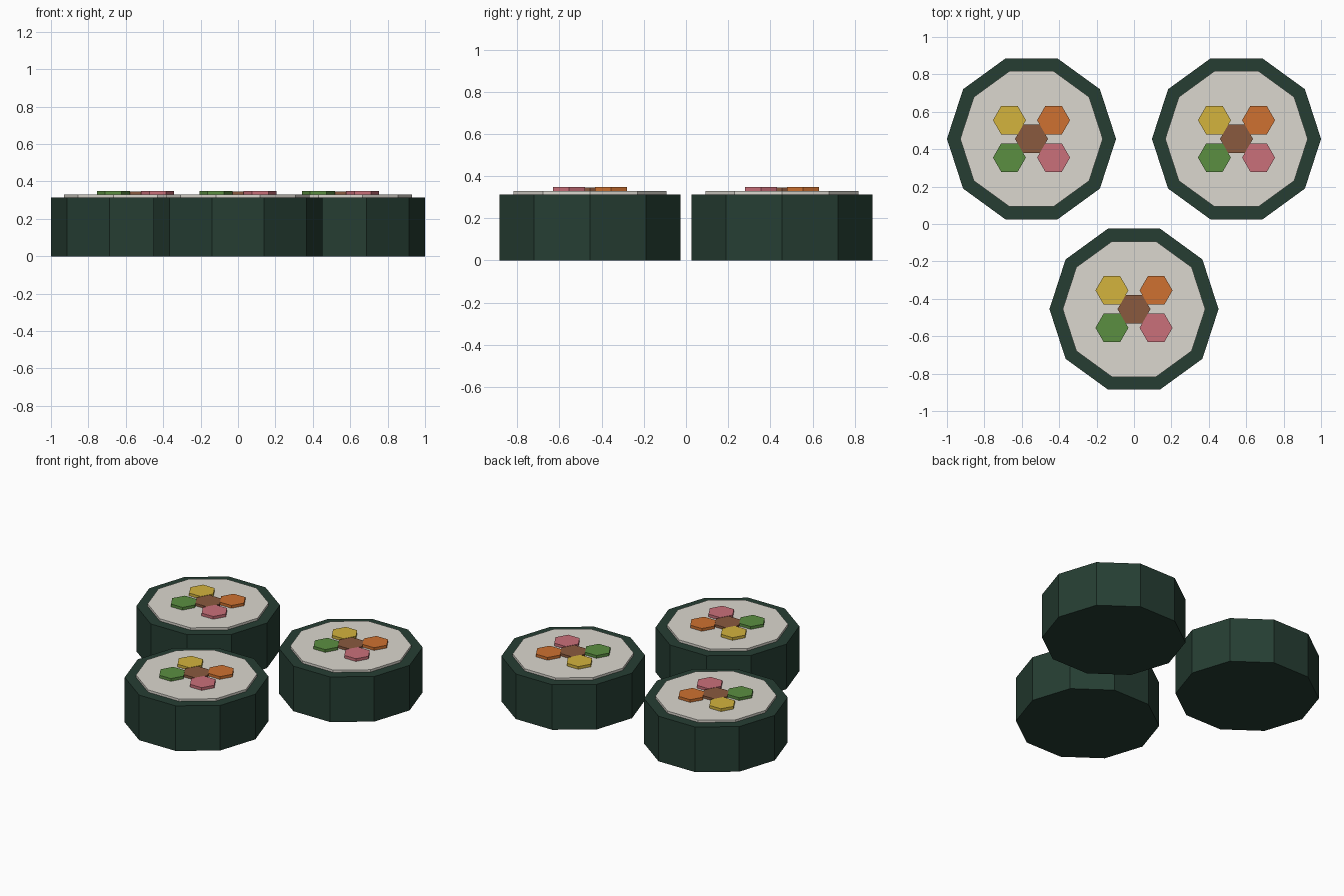
import bpy, math

if "Cube" in bpy.data.objects:
    bpy.data.objects.remove(bpy.data.objects["Cube"])


def material(name, rgb):
    # sRGB bytes to linear colour
    m = bpy.data.materials.new(name)
    m.diffuse_color = [(c / 255) ** 2.2 for c in rgb] + [1]
    m.use_nodes = True
    m.node_tree.nodes["Principled BSDF"].inputs["Base Color"].default_value = m.diffuse_color
    return m


def prism(name, sides, radius, x, y, z0, z1, mat):
    # Flat-shaded prism with one vertex pointing along +x
    ring = [(radius * math.cos(2 * math.pi * i / sides),
             radius * math.sin(2 * math.pi * i / sides)) for i in range(sides)]
    verts = [(a, b, z) for z in (z0, z1) for a, b in ring]
    faces = [tuple(reversed(range(sides))), tuple(range(sides, 2 * sides))]
    for i in range(sides):
        j = (i + 1) % sides
        faces.append((i, j, j + sides, i + sides))
    mesh = bpy.data.meshes.new(name)
    mesh.from_pydata(verts, [], faces)
    mesh.materials.append(mat)
    ob = bpy.data.objects.new(name, mesh)
    ob.location = (x, y, 0)
    bpy.context.collection.objects.link(ob)
    return ob


seaweed = material("seaweed", (42, 64, 54))
rice = material("rice", (218, 214, 205))

# Filling sticks: name, offset x, offset y, top height, material
fillings = [
    ("egg_filling", -0.118, 0.10, 0.348, material("egg", (210, 178, 64))),
    ("carrot_filling", 0.118, 0.10, 0.348, material("carrot", (205, 113, 52))),
    ("cucumber_filling", -0.118, -0.10, 0.348, material("cucumber", (91, 141, 67))),
    ("ham_filling", 0.118, -0.10, 0.348, material("ham", (201, 111, 121))),
    ("beef_filling", 0, 0, 0.346, material("beef", (136, 90, 65))),
]

# Three identical rolls: two at the back, one in front
rolls = [("back_left", -0.548, 0.455), ("back_right", 0.548, 0.455), ("front", 0, -0.455)]
for tag, x, y in rolls:
    prism(f"seaweed_wrap_{tag}", 10, 0.452, x, y, 0, 0.313, seaweed)
    prism(f"rice_core_{tag}", 10, 0.381, x, y, 0.004, 0.329, rice)
    for name, dx, dy, top, mat in fillings:
        prism(f"{name}_{tag}", 6, 0.088, x + dx, y + dy, 0.008, top, mat)
